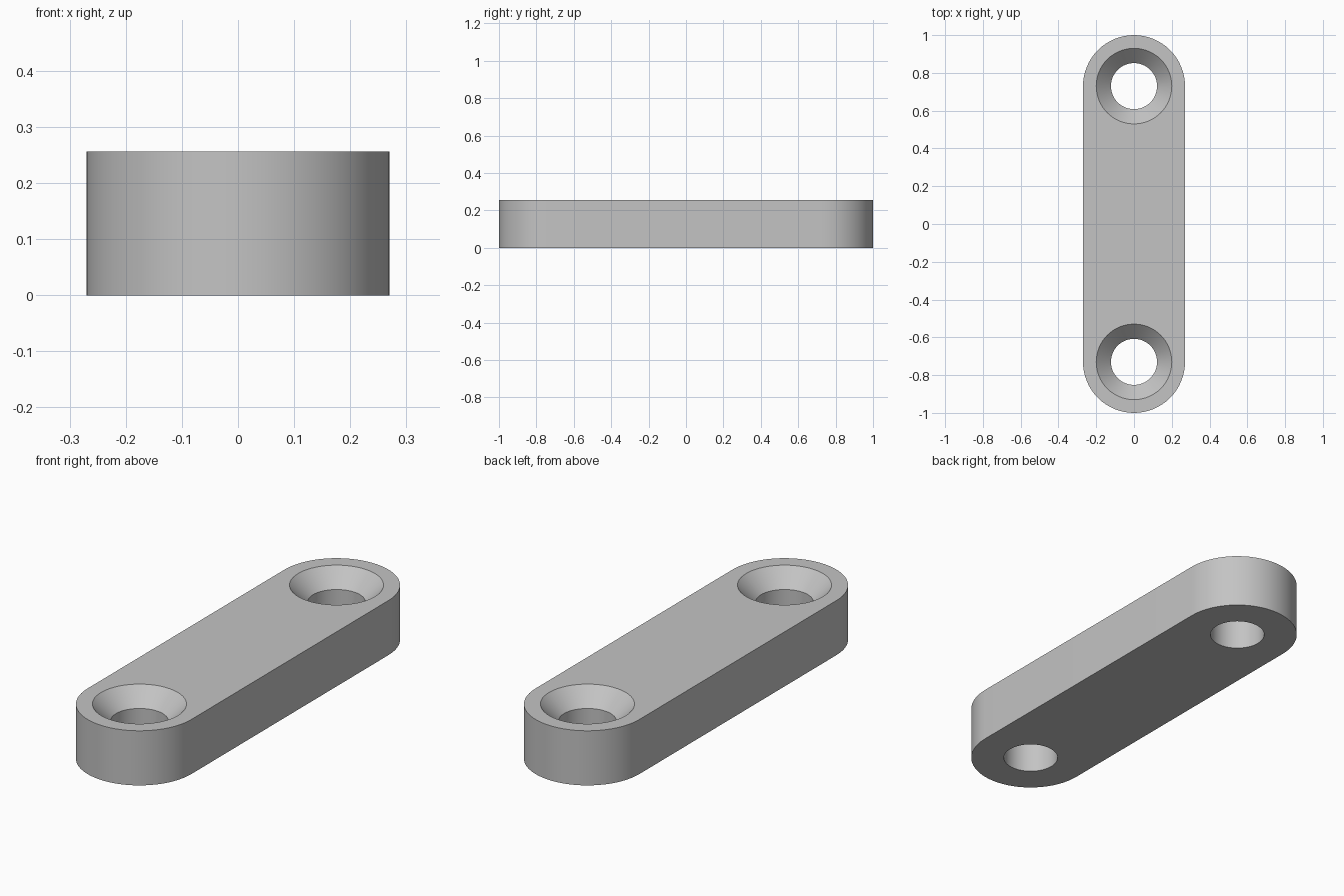
import bpy
import bmesh
from math import cos, sin, pi, radians

HALF_WIDTH, HEIGHT, CENTRE_Y = 0.27, 0.256, 0.73
HOLE_R, SINK_R = 0.122, 0.2
SINK_DEPTH = SINK_R - HOLE_R      # 45 degree countersink
SEGMENTS = 64

cube = bpy.data.objects.get("Cube")
if cube:
    bpy.data.objects.remove(cube, do_unlink=True)

grey = bpy.data.materials.new("plain grey")
grey.use_nodes = True
colour = (0.55, 0.55, 0.55, 1)
grey.diffuse_color = colour
grey.node_tree.nodes["Principled BSDF"].inputs["Base Color"].default_value = colour


def make_object(name, bm):
    bmesh.ops.recalc_face_normals(bm, faces=bm.faces[:])
    mesh = bpy.data.meshes.new(name)
    bm.to_mesh(mesh)
    bm.free()
    mesh.materials.append(grey)
    obj = bpy.data.objects.new(name, mesh)
    bpy.context.collection.objects.link(obj)
    return obj


def make_plate():
    """Rounded-end outline, extruded upwards."""
    bm = bmesh.new()
    outline = []
    half = SEGMENTS // 2
    for end in (1, -1):
        for i in range(half + 1):
            a = pi * i / half
            outline.append(bm.verts.new((end * HALF_WIDTH * cos(a),
                                         end * (CENTRE_Y + HALF_WIDTH * sin(a)), 0)))
    base = bm.faces.new(outline)
    top = bmesh.ops.extrude_face_region(bm, geom=[base])["geom"]
    bmesh.ops.translate(bm, vec=(0, 0, HEIGHT),
                        verts=[v for v in top if isinstance(v, bmesh.types.BMVert)])
    return make_object("mounting_plate", bm)


def make_cutter(name, y):
    """Turned screw shape: straight shank with a flared head."""
    extra = 0.05
    profile = [(HOLE_R, -extra), (HOLE_R, HEIGHT - SINK_DEPTH),
               (SINK_R, HEIGHT), (SINK_R, HEIGHT + extra)]
    bm = bmesh.new()
    rings = [[bm.verts.new((r * cos(2 * pi * i / SEGMENTS),
                            y + r * sin(2 * pi * i / SEGMENTS), z))
              for i in range(SEGMENTS)] for r, z in profile]
    for low, high in zip(rings, rings[1:]):
        for i in range(SEGMENTS):
            j = (i + 1) % SEGMENTS
            bm.faces.new((low[i], low[j], high[j], high[i]))
    bm.faces.new(rings[0])
    bm.faces.new(rings[-1])
    obj = make_object(name, bm)
    obj.hide_render = True
    return obj


# Plate with a countersunk screw hole at each end
plate = make_plate()
cutters = [make_cutter("front_hole_cutter", -CENTRE_Y),
           make_cutter("back_hole_cutter", CENTRE_Y)]
bpy.ops.object.select_all(action="DESELECT")
plate.select_set(True)
bpy.context.view_layer.objects.active = plate
for cutter in cutters:
    cut = plate.modifiers.new(cutter.name, "BOOLEAN")
    cut.operation = "DIFFERENCE"
    cut.solver = "EXACT"
    cut.object = cutter
    bpy.ops.object.modifier_apply(modifier=cut.name)
for cutter in cutters:
    bpy.data.objects.remove(cutter, do_unlink=True)

# Smooth walls, crisp rims
bpy.ops.object.shade_smooth_by_angle(angle=radians(30))
